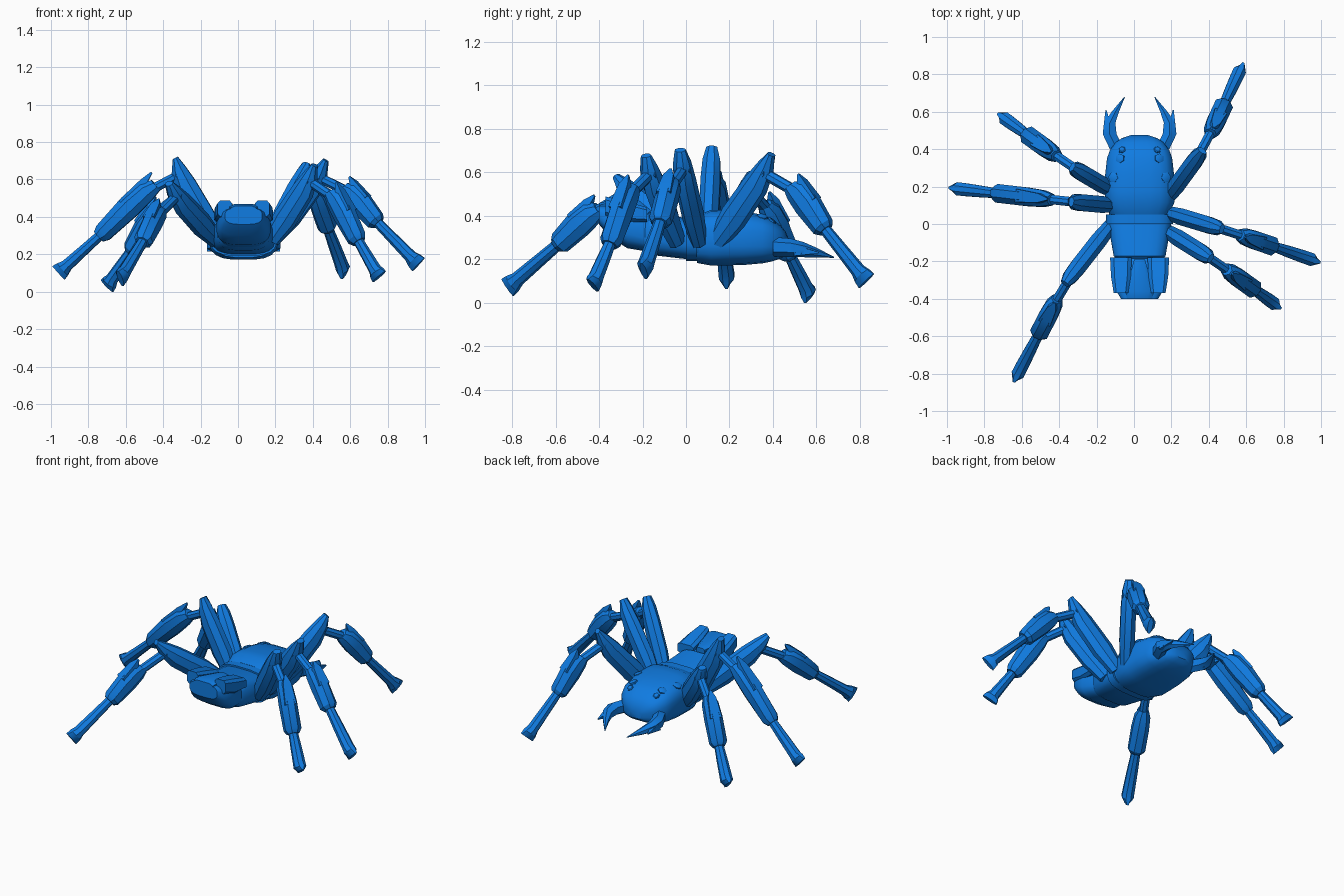
import bpy, bmesh, math
from mathutils import Vector

if "Cube" in bpy.data.objects:
    bpy.data.objects.remove(bpy.data.objects["Cube"], do_unlink=True)

blue = bpy.data.materials.new("bright_blue")
blue.use_nodes = True
colour = (0.005, 0.2, 0.76, 1)
blue.diffuse_color = colour
blue.node_tree.nodes["Principled BSDF"].inputs["Base Color"].default_value = colour

CENTRE = 0.03  # x of the body centre line
UP = Vector((0, 0, 1))


def loft(name, rings):
    """Skin a list of equal rings and cap both ends."""
    bm = bmesh.new()
    loops = [[bm.verts.new(point) for point in ring] for ring in rings]
    for near, far in zip(loops, loops[1:]):
        for i in range(len(near)):
            bm.faces.new((near[i - 1], near[i], far[i], far[i - 1]))
    bm.faces.new(loops[0])
    bm.faces.new(loops[-1])
    bmesh.ops.recalc_face_normals(bm, faces=bm.faces)
    mesh = bpy.data.meshes.new(name)
    bm.to_mesh(mesh)
    bm.free()
    mesh.materials.append(blue)
    obj = bpy.data.objects.new(name, mesh)
    bpy.context.collection.objects.link(obj)
    bpy.ops.object.select_all(action="DESELECT")
    obj.select_set(True)
    bpy.context.view_layer.objects.active = obj
    bpy.ops.object.shade_smooth_by_angle(angle=math.radians(30))
    return obj


def unit_ring(sides):
    """Unit directions around a ring, with a flat side on top."""
    step = math.tau / sides
    return [(math.cos(step * (i + 0.5)), math.sin(step * (i + 0.5))) for i in range(sides)]


def soften(value, power):
    return math.copysign(abs(value) ** power, value)


def hull(name, sections, centre=CENTRE, sides=20, power=0.65):
    """Rounded body part along y from sections (y, half width, low z, high z)."""
    rings = []
    for y, half, low, high in sections:
        middle, rise = (high + low) / 2, (high - low) / 2
        rings.append([Vector((centre + half * soften(c, power), y, middle + rise * soften(s, power)))
                      for c, s in unit_ring(sides)])
    return loft(name, rings)


def limb(name, start, end, size, profile, sides=8):
    """Flat-sided limb; profile holds fraction, then width, depth and outward shift per size."""
    along = (end - start).normalized()
    across = along.cross(UP).normalized()
    outward = across.cross(along)
    radius = size / 2 / math.cos(math.pi / sides)
    rings = []
    for t, width, depth, shift in profile:
        middle = start.lerp(end, t) + outward * shift * size
        rings.append([middle + across * (radius * width * c) + outward * (radius * depth * s)
                      for c, s in unit_ring(sides)])
    return loft(name, rings)


def rod(name, start, end, size):
    limb(name, start, end, size, [(0, 1, 1, 0), (1, 1, 1, 0)])


def head_section(u):
    """Domed nose at u near one, pinched neck at zero."""
    pinch = min(1, 0.85 + u)
    dome = math.sqrt(1 - u ** 4)
    half = 0.187 * pinch * math.sqrt(1 - u ** 6)
    return 0.05 + 0.43 * u, half, 0.25 - 0.08 * pinch * dome, 0.25 + 0.178 * pinch * dome


# Body
head = hull("head", [head_section(u) for u in (0, 0.15, 0.3, 0.5, 0.7, 0.8, 0.9, 0.95, 0.99)])
hull("waist", [(0.1, 0.16, 0.19, 0.37), (0, 0.17, 0.2, 0.39),
               (-0.17, 0.14, 0.22, 0.42), (-0.2, 0.12, 0.24, 0.39)])
hull("waist_collar", [(0.05, 0.18, 0.19, 0.4), (0, 0.18, 0.19, 0.4)])
hull("tail", [(-0.15, 0.12, 0.23, 0.39), (-0.27, 0.145, 0.25, 0.44),
              (-0.35, 0.13, 0.3, 0.45), (-0.4, 0.1, 0.36, 0.45)])
hull("tail_centre_plate", [(-0.19, 0.03, 0.39, 0.44), (-0.36, 0.08, 0.4, 0.47),
                           (-0.4, 0.07, 0.4, 0.46)], sides=8, power=0.5)

# Jaws, tail plates and eyes, in pairs
for side, label in ((-1, "right"), (1, "left")):
    hull(label + "_tail_plate", [(-0.18, 0.06, 0.37, 0.44), (-0.28, 0.055, 0.37, 0.47),
                                 (-0.37, 0.04, 0.4, 0.49)],
         centre=CENTRE + side * 0.1, sides=8, power=0.5)
    # Curved jaw tapering to its tip, with an outer barb
    jaw = []
    for x, y, thick in ((0.12, 0.4, 0.09), (0.16, 0.48, 0.085), (0.16, 0.54, 0.07),
                        (0.13, 0.6, 0.045), (0.08, 0.68, 0.005)):
        z = 0.2 + thick / 2 + 0.02 * (1 - y)
        jaw.append([Vector((CENTRE + side * x + thick / 2 * c, y, z + thick / 2 * s))
                    for c, s in unit_ring(6)])
    loft(label + "_jaw", jaw)
    limb(label + "_jaw_barb", Vector((CENTRE + side * 0.17, 0.5, 0.24)),
         Vector((CENTRE + side * 0.18, 0.61, 0.23)), 0.05, [(0, 1, 1, 0), (1, 0.1, 0.1, 0)], 4)
    # Six-sided eyes seated on the head
    for place, x, y, size in (("rear", 0.15, 0.25, 0.05), ("middle", 0.115, 0.36, 0.045),
                              ("front", 0.1, 0.43, 0.035)):
        hit, spot, normal, index = head.closest_point_on_mesh(Vector((CENTRE + side * x, y, 0.42)))
        limb(f"{label}_{place}_eye", spot - normal * 0.01, spot + normal * 0.006, size,
             [(0, 1, 1, 0), (0.8, 1, 1, 0), (1, 0.75, 0.75, 0)], 6)

# Legs: hip y, knee, foot end, and where the ankle lies between shin top and foot
LEGS = {
    "right_head_leg": (0.18, (-0.34, 0.31, 0.57), (-0.7, 0.57, 0.03), 0.55),
    "right_middle_leg": (0.1, (-0.35, 0.12, 0.69), (-0.96, 0.19, 0.1), 0.57),
    "right_tail_leg": (0, (-0.37, -0.32, 0.55), (-0.63, -0.82, 0.07), 0.45),
    "left_head_leg": (0.14, (0.37, 0.4, 0.655), (0.57, 0.83, 0.1), 0.45),
    "left_middle_leg": (0.06, (0.48, -0.03, 0.675), (0.965, -0.195, 0.145), 0.45),
    "left_tail_leg": (-0.04, (0.42, -0.19, 0.65), (0.755, -0.43, 0.08), 0.57),
}
for name, (hip_y, knee, foot, split) in LEGS.items():
    knee, foot = Vector(knee), Vector(foot)
    hip = Vector((CENTRE + math.copysign(0.15, knee.x), hip_y, 0.28))
    reach = Vector((foot.x - knee.x, foot.y - knee.y, 0)).normalized()
    shin = knee + reach * 0.09 - UP * 0.12
    ankle = shin.lerp(foot, split)
    limb(name + "_thigh", hip, knee, 0.1, [(0, 0.7, 0.9, 0), (0.3, 0.9, 1.3, 0), (0.7, 0.9, 1.2, 0),
                                           (0.9, 0.8, 0.8, 0.1), (1.03, 0.5, 0.3, 0.25)])
    # Knee link and hinge pin
    joint = hip.lerp(knee, 0.84)
    pin = reach.cross(UP) * 0.04
    rod(name + "_knee_link", joint, shin.lerp(ankle, 0.1), 0.05)
    rod(name + "_knee_pin", joint - pin, joint + pin, 0.035)
    # Shin armour with a raised horn
    limb(name + "_shin", shin, ankle, 0.1, [(0, 0.6, 0.7, 0), (0.15, 0.9, 1.1, 0.1),
                                            (0.45, 1, 1.25, 0.1), (0.95, 1, 1, 0), (1.03, 0.7, 0.7, 0)])
    limb(name + "_shin_horn", shin, ankle, 0.1, [(-0.07, 0.1, 0.1, 0.65), (0.1, 0.5, 0.4, 0.55),
                                                 (0.5, 0.7, 0.6, 0.4)], 4)
    # Foot flares to a wide pointed end
    limb(name + "_foot", ankle, foot, 0.07, [(-0.1, 0.7, 0.7, 0), (0.4, 0.9, 0.8, 0), (0.8, 1, 0.9, 0),
                                             (0.9, 1, 1.2, 0), (1, 0.4, 1.4, 0)])
